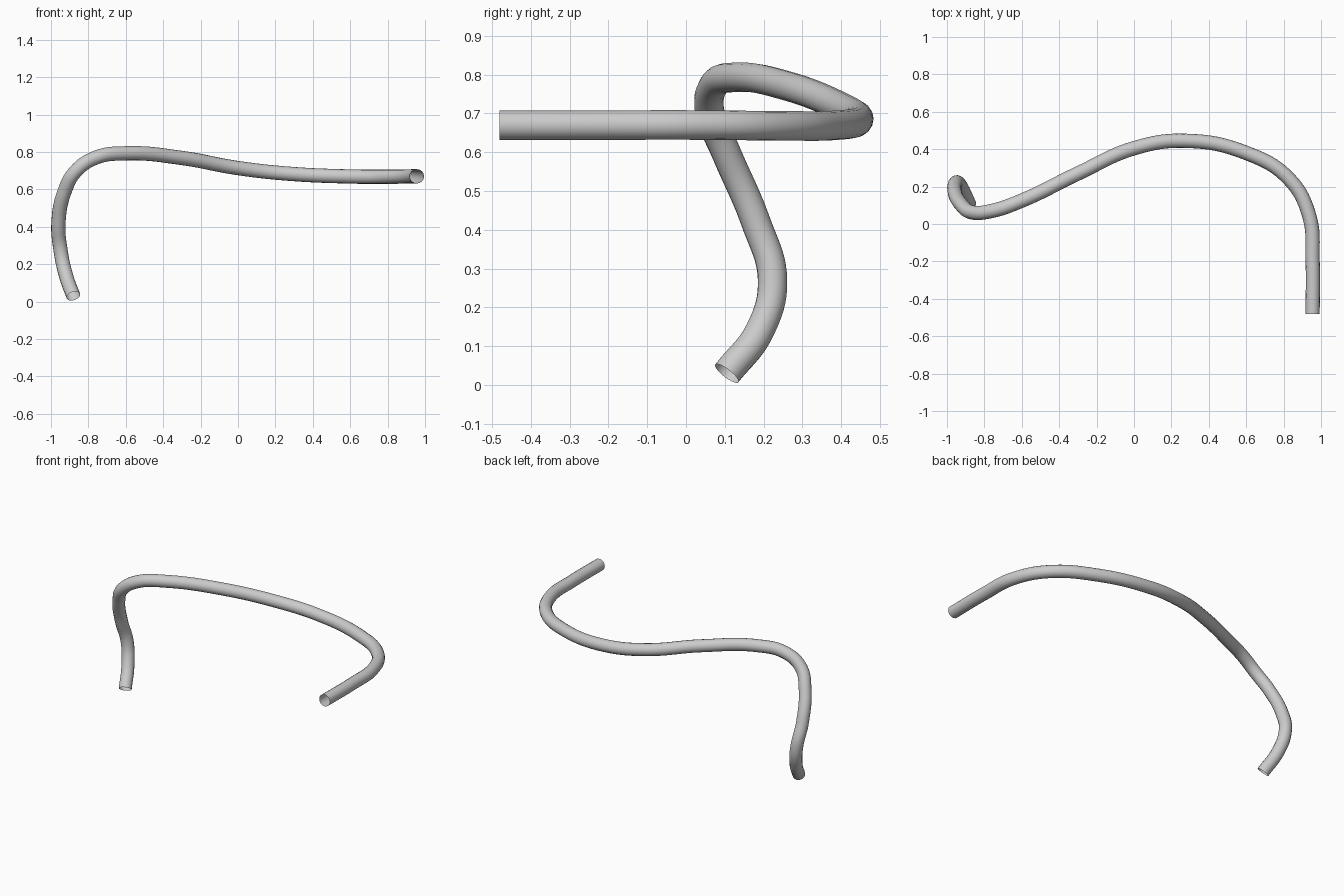
import bpy

cube = bpy.data.objects.get("Cube")
if cube:
    bpy.data.objects.remove(cube, do_unlink=True)

# Plain grey material
grey = bpy.data.materials.new("light_grey")
grey.use_nodes = True
color = (0.6, 0.6, 0.6, 1)
grey.diffuse_color = color
grey.node_tree.nodes["Principled BSDF"].inputs["Base Color"].default_value = color

# Centre line of the bent tube, from the front end to the foot
path = [
    (0.955, -0.48, 0.67), (0.955, -0.2, 0.67), (0.938, 0.04, 0.67),
    (0.83, 0.24, 0.668), (0.6, 0.38, 0.669), (0.27, 0.445, 0.684),
    (0.0, 0.405, 0.714), (-0.3, 0.27, 0.768), (-0.6, 0.125, 0.793),
    (-0.76, 0.07, 0.77), (-0.865, 0.062, 0.70), (-0.925, 0.105, 0.595),
    (-0.96, 0.18, 0.42), (-0.948, 0.223, 0.27), (-0.92, 0.19, 0.14),
    (-0.88, 0.105, 0.03),
]

# Open tube swept along the line
curve = bpy.data.curves.new("tube", "CURVE")
curve.dimensions = "3D"
curve.resolution_u = 10
curve.bevel_depth = 0.038
curve.bevel_resolution = 6
curve.use_fill_caps = False
spline = curve.splines.new("BEZIER")
spline.bezier_points.add(len(path) - 1)
for point, co in zip(spline.bezier_points, path):
    point.co = co
    point.handle_left_type = point.handle_right_type = "AUTO"
curve.materials.append(grey)

tube = bpy.data.objects.new("tube", curve)
bpy.context.collection.objects.link(tube)
bpy.ops.object.select_all(action="DESELECT")
tube.select_set(True)
bpy.context.view_layer.objects.active = tube
bpy.ops.object.convert(target="MESH")
bpy.ops.object.shade_smooth_by_angle()
